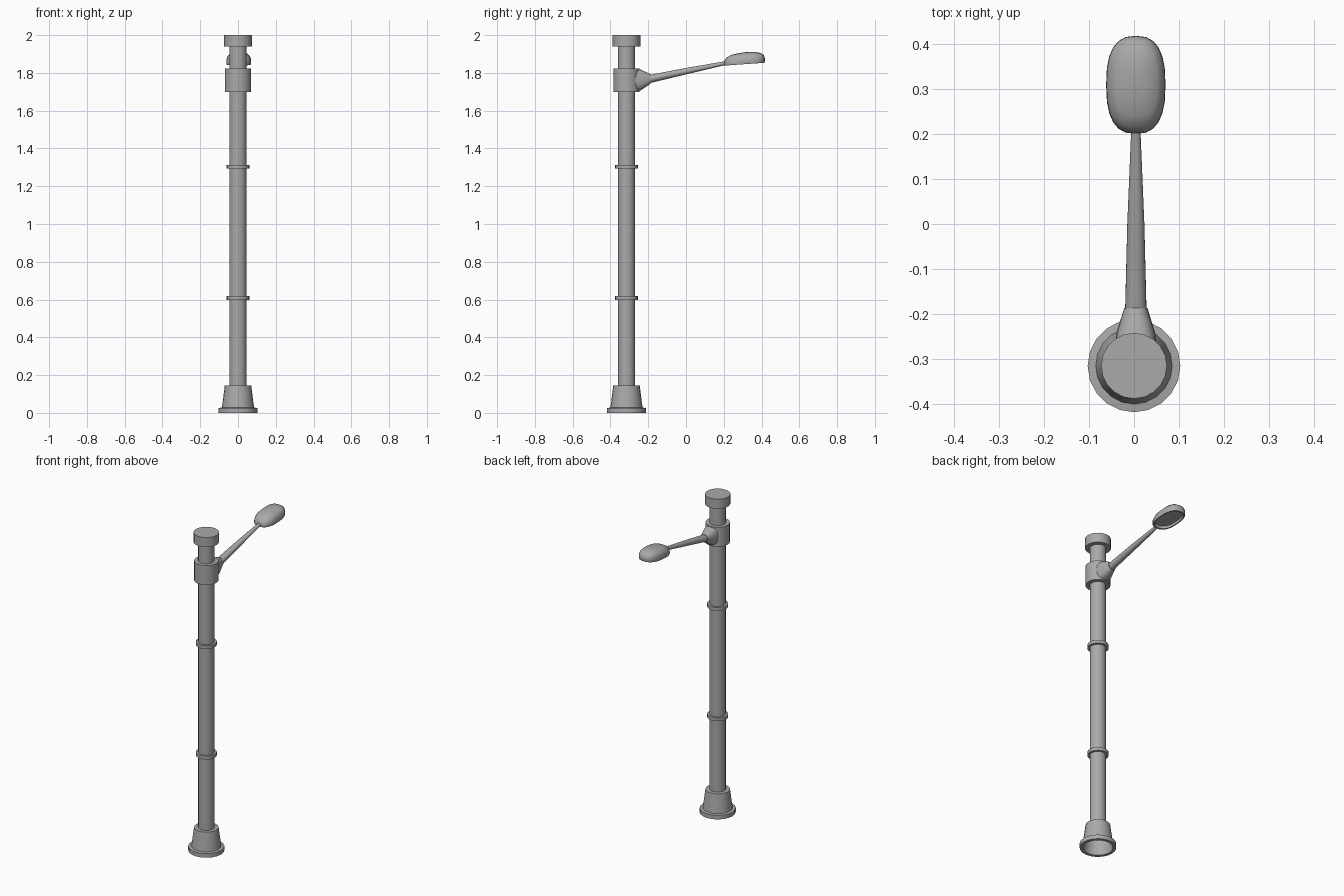
import bpy, bmesh
from math import sin, cos, pi, radians, copysign
from mathutils import Vector

cube = bpy.data.objects.get("Cube")
if cube:
    bpy.data.objects.remove(cube, do_unlink=True)

# One painted-metal grey for everything
grey = bpy.data.materials.new("painted grey metal")
grey.use_nodes = True
colour = (0.4, 0.4, 0.4, 1)
grey.diffuse_color = colour
grey.node_tree.nodes["Principled BSDF"].inputs["Base Color"].default_value = colour

POLE_Y = -0.315
ARM_X = 0.004


def loft(name, rings, smooth=35):
    """Skin a list of equal-length rings and cap both ends."""
    bm = bmesh.new()
    loops = [[bm.verts.new(p) for p in ring] for ring in rings]
    n = len(loops[0])
    for a, b in zip(loops, loops[1:]):
        for i in range(n):
            j = (i + 1) % n
            bm.faces.new((a[i], a[j], b[j], b[i]))
    bm.faces.new(loops[0][::-1])
    bm.faces.new(loops[-1])
    bmesh.ops.recalc_face_normals(bm, faces=bm.faces)
    mesh = bpy.data.meshes.new(name)
    bm.to_mesh(mesh)
    bm.free()
    mesh.materials.append(grey)
    obj = bpy.data.objects.new(name, mesh)
    bpy.context.collection.objects.link(obj)
    bpy.ops.object.select_all(action='DESELECT')
    obj.select_set(True)
    bpy.context.view_layer.objects.active = obj
    bpy.ops.object.shade_smooth_by_angle(angle=radians(smooth))
    return obj


def lathe(name, profile, sides=20):
    """Turn (radius, height) points around the pole axis."""
    turns = [2 * pi * i / sides for i in range(sides)]
    return loft(name, [[(r * cos(t), POLE_Y + r * sin(t), z) for t in turns]
                       for r, z in profile])


def oval(a, b, power=1.0, sides=20):
    """Rounded outline; power below 1 makes it boxier."""
    pts = []
    for i in range(sides):
        t = 2 * pi * i / sides
        c, s = cos(t), sin(t)
        pts.append((a * copysign(abs(c) ** power, c), b * copysign(abs(s) ** power, s)))
    return pts


def upright_ring(y, z, a, b, power=1.0):
    return [(ARM_X + u, y, z + v) for u, v in oval(a, b, power)]


# Hollow base with a foot flange
lathe("base", [(0.066, 0.13), (0.082, 0.02), (0.084, 0), (0.103, 0), (0.103, 0.026),
               (0.085, 0.028), (0.07, 0.145), (0.045, 0.145)])

# Pole, bands, arm collar and cap
lathe("pole", [(0.046, 0.132), (0.046, 1.95)])
for label, z in (("lower_band", 0.608), ("upper_band", 1.303)):
    lathe(label, [(0.06, z - 0.01), (0.06, z + 0.01)])
lathe("collar", [(0.07, 1.70), (0.07, 1.822)])
lathe("cap", [(0.073, 1.94), (0.073, 2.0)])

# Socket narrowing from the collar into the arm
loft("arm_socket", [upright_ring(-0.275, 1.762, 0.047, 0.059, 0.7),
                    upright_ring(-0.242, 1.762, 0.043, 0.056, 0.75),
                    upright_ring(-0.187, 1.768, 0.026, 0.025)])

# Tapered arm
loft("arm", [upright_ring(-0.2, 1.766, 0.024, 0.022),
             upright_ring(0.0, 1.809, 0.019, 0.017),
             upright_ring(0.215, 1.853, 0.010, 0.010)])


def lamp_ring(scale, lift, shift=0.0):
    """Outline of the lamp, sloping gently up toward its tip."""
    return [(ARM_X + u, 0.309 + shift + v, 1.847 + lift + 0.07 * v)
            for u, v in oval(0.066 * scale, 0.109 * scale, 0.78, 24)]


# Lamp shell: recessed underside, rim, domed top
loft("lamp_head", [lamp_ring(0.86, 0.015), lamp_ring(0.88, 0), lamp_ring(0.97, -0.001),
                   lamp_ring(1.0, 0.008), lamp_ring(0.985, 0.024, 0.001),
                   lamp_ring(0.9, 0.041, 0.004), lamp_ring(0.72, 0.053, 0.008),
                   lamp_ring(0.42, 0.060, 0.012), lamp_ring(0.12, 0.063, 0.014)], 50)
